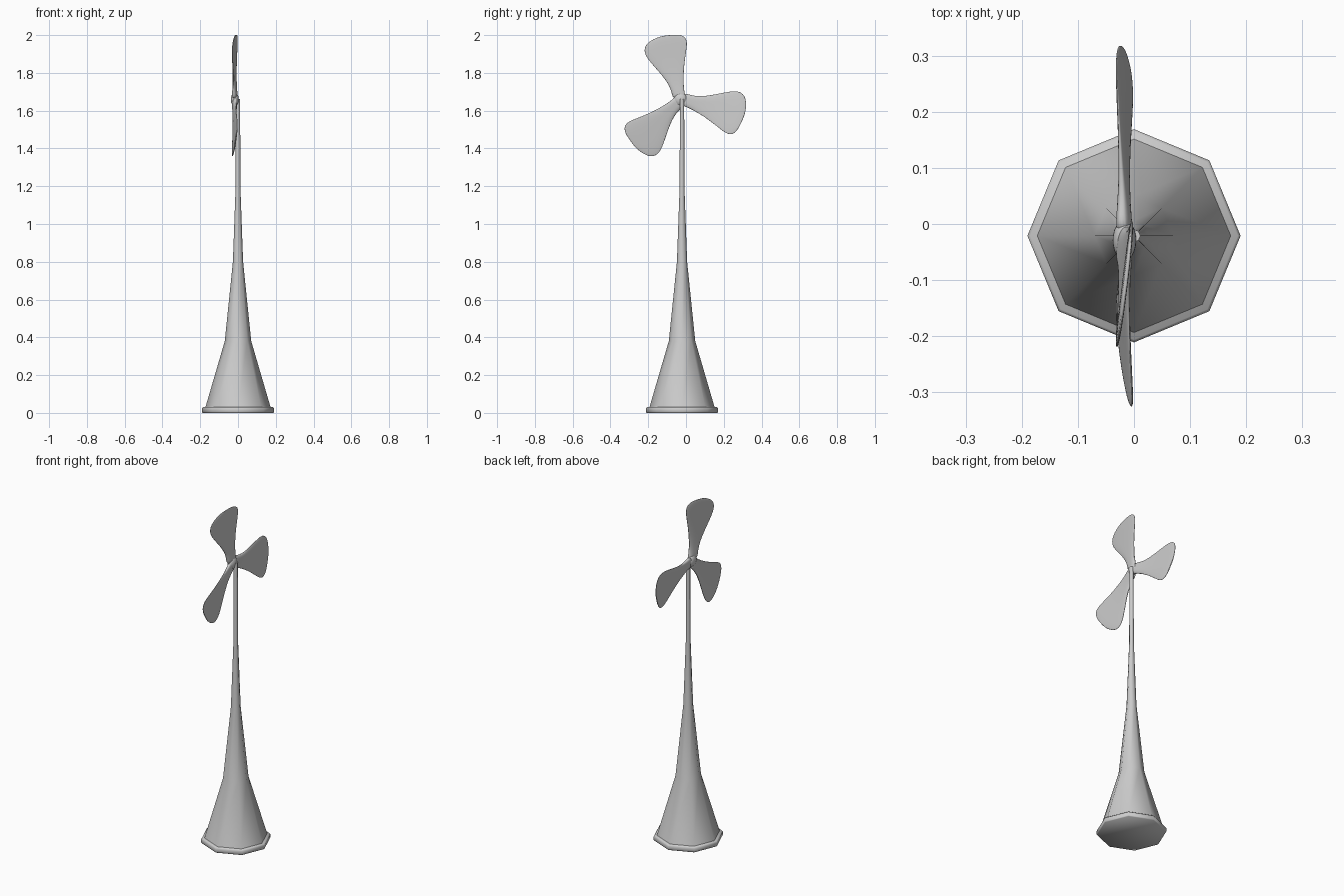
import bpy, bmesh, math
from mathutils import Matrix, Vector

if "Cube" in bpy.data.objects:
    bpy.data.objects.remove(bpy.data.objects["Cube"])


def make_object(name, bm, angle):
    bmesh.ops.recalc_face_normals(bm, faces=bm.faces)
    mesh = bpy.data.meshes.new(name)
    bm.to_mesh(mesh)
    bm.free()
    obj = bpy.data.objects.new(name, mesh)
    bpy.context.collection.objects.link(obj)
    bpy.context.view_layer.objects.active = obj
    bpy.ops.object.select_all(action='DESELECT')
    obj.select_set(True)
    bpy.ops.object.shade_smooth_by_angle(angle=math.radians(angle))
    return obj


def loft(bm, rings):
    """Skin a list of equal-length point rings and cap both ends."""
    loops = [[bm.verts.new(p) for p in ring] for ring in rings]
    n = len(loops[0])
    for a, b in zip(loops, loops[1:]):
        for i in range(n):
            j = (i + 1) % n
            bm.faces.new((a[i], a[j], b[j], b[i]))
    bm.faces.new(loops[0])
    bm.faces.new(loops[-1])


def octagonal(name, profile, angle):
    """Eight-sided tapered solid from (radius, height) pairs."""
    bm = bmesh.new()
    loft(bm, [[(r * math.cos(math.tau * i / 8),
                -0.021 + r * math.sin(math.tau * i / 8), z) for i in range(8)]
              for r, z in profile])
    return make_object(name, bm, angle)


# Tower and base plate
octagonal("base_plate", [(0.187, 0), (0.19, 0.004), (0.19, 0.024), (0.185, 0.03)], 60)
octagonal("tower", [(0.173, 0.028), (0.070, 0.38), (0.027, 0.80),
                    (0.0125, 1.20), (0.0115, 1.663)], 60)

# Rotor blade: right edge (y, z), left edge (y, z), half thickness
STATIONS = [
    ((0.030, 0.000), (-0.040, 0.000), 0.014),
    ((0.021, 0.035), (-0.046, 0.035), 0.013),
    ((0.016, 0.075), (-0.062, 0.080), 0.009),
    ((0.016, 0.150), (-0.108, 0.140), 0.006),
    ((0.024, 0.220), (-0.166, 0.203), 0.005),
    ((0.034, 0.280), (-0.196, 0.250), 0.005),
    ((0.034, 0.318), (-0.184, 0.295), 0.005),
    ((0.010, 0.340), (-0.130, 0.326), 0.004),
    ((-0.030, 0.343), (-0.090, 0.337), 0.003),
]
SECTION = [(1, 0), (1, 0.5), (0.6, 1), (0, 1), (-0.6, 1), (-1, 0.5),
           (-1, 0), (-1, -0.5), (-0.6, -1), (0, -1), (0.6, -1), (1, -0.5)]
HUB = Vector((-0.017, -0.029, 1.66))
AXIS = Vector((-0.27, 0.96))


def blade_ring(right, left, thick):
    mid = (Vector(right) + Vector(left)) / 2
    half = (Vector(right) - Vector(left)) / 2
    ring = []
    for c, t in SECTION:
        p = mid + half * c
        across = p.x * AXIS.y - p.y * AXIS.x   # pitch tilts the blade across its width
        ring.append((0.12 * across + thick * t, p.x, p.y))
    return ring


for k in range(3):
    bm = bmesh.new()
    loft(bm, [blade_ring(*s) for s in STATIONS])
    turn = Matrix.Translation(HUB) @ Matrix.Rotation(math.tau * k / 3, 4, 'X')
    bmesh.ops.transform(bm, matrix=turn, verts=bm.verts)
    blade = make_object(f"blade_{k + 1}", bm, 180)
    sub = blade.modifiers.new("smooth", 'SUBSURF')
    sub.levels = sub.render_levels = 2

# Rounded hub joining the blades
bm = bmesh.new()
bmesh.ops.create_uvsphere(bm, u_segments=24, v_segments=12, radius=1,
                          matrix=Matrix.Translation(HUB) @ Matrix.Diagonal((0.021, 0.036, 0.036, 1)))
make_object("hub", bm, 180)
